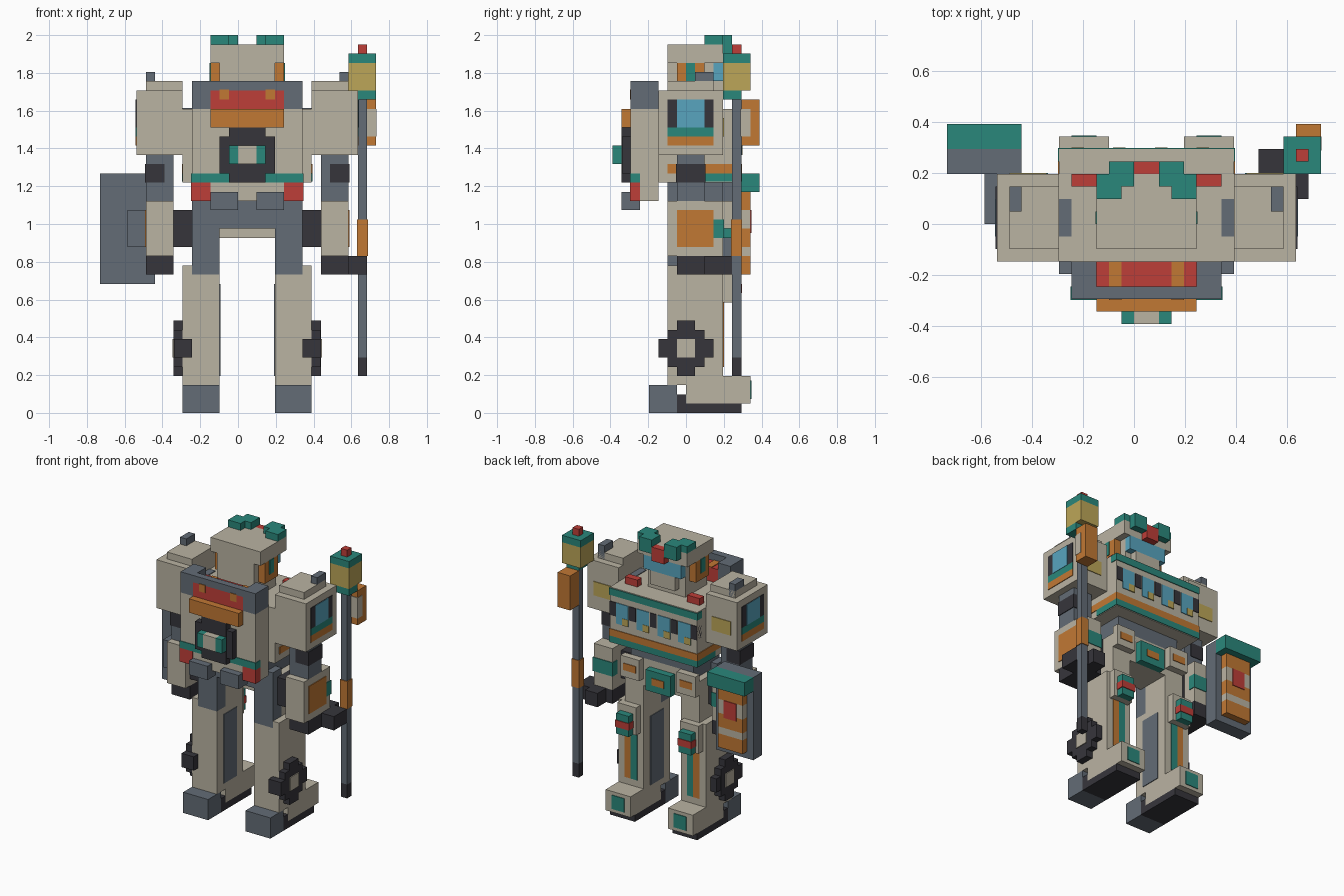
import bpy
import bmesh
from mathutils import Vector

cube = bpy.data.objects.get("Cube")
if cube:
    bpy.data.objects.remove(cube, do_unlink=True)

UNIT = 2 / 41      # edge of one block
MID = 1            # symmetry plane of the body, in blocks
P = 0.1            # thickness of painted plates, in blocks


def linear(c):
    return ((c / 255 + 0.055) / 1.055) ** 2.4


PALETTE = {
    "cream": (186, 179, 162), "slate": (99, 108, 118), "dark": (54, 53, 59),
    "teal": (42, 135, 123), "orange": (193, 120, 52), "red": (190, 62, 56),
    "blue": (88, 165, 191), "gold": (188, 166, 88),
}
MATS = {}
for label, rgb in PALETTE.items():
    mat = bpy.data.materials.new(label)
    mat.use_nodes = True
    colour = tuple(linear(c) for c in rgb) + (1,)
    mat.diffuse_color = colour
    mat.node_tree.nodes["Principled BSDF"].inputs["Base Color"].default_value = colour
    MATS[label] = mat


def build(name, colour, cells):
    """One object from axis-aligned blocks, each ((x, x), (y, y), (z, z))."""
    bm = bmesh.new()
    for spans in cells:
        centre = Vector([sum(s) / 2 for s in spans])
        size = Vector([s[1] - s[0] for s in spans])
        for v in bmesh.ops.create_cube(bm, size=1)["verts"]:
            v.co = (centre + v.co * size) * UNIT
    mesh = bpy.data.meshes.new(name)
    bm.to_mesh(mesh)
    bm.free()
    mesh.materials.append(MATS[colour])
    bpy.context.collection.objects.link(bpy.data.objects.new(name, mesh))


def box(name, colour, x, y, z):
    build(name, colour, [(x, y, z)])


def mid(name, colour, half, y, z):
    box(name, colour, (MID - half, MID + half), y, z)


def pair(name, colour, x, y, z):
    build(name, colour, [((MID + x[0], MID + x[1]), y, z),
                         ((MID - x[1], MID - x[0]), y, z)])


# Feet
pair("heel", "slate", (3, 7), (-4, -1), (0, 3))
pair("sole", "dark", (3, 7), (-1, 6), (0, 1))
pair("sole_step", "dark", (3, 7), (-1, 0), (1, 2))
pair("foot", "cream", (3, 7), (0, 7), (1, 3))
pair("toe_cap", "cream", (3, 7), (4, 7), (3, 4))
pair("toe_plate", "teal", (4, 6), (6, 7 + P), (1.5, 3.5))

# Legs
pair("shin", "cream", (3, 7), (-2, 4), (3, 15))
pair("shin_inner_panel", "slate", (3 - P, 4), (-0.5, 2.5), (4, 14))
pair("shin_orange_stripe", "orange", (5, 6), (3, 4 + P), (5, 12))
pair("shin_teal_stripe", "teal", (4, 5), (3, 4 + P), (5, 12))
pair("knee", "cream", (3.5, 6.5), (3, 5), (12, 16))
pair("knee_lamp", "teal", (4, 6), (5, 6), (12, 15))
pair("knee_lamp_band", "red", (4 - P, 6 + P), (5, 6 + P), (13, 14))
pair("outer_knee", "cream", (6, 7), (-2, 4), (15, 16))
pair("thigh_back", "slate", (3, 6), (-2, 0), (15, 23))
pair("thigh", "cream", (3, 6), (0, 4), (15, 22))

# Stepped wheels on the shins
for half_y, half_z in ((1, 3), (2, 2), (3, 1)):
    pair("shin_wheel", "dark", (6, 8 - half_y * 0.01), (-half_y, half_y), (7 - half_z, 7 + half_z))
pair("wheel_hub", "cream", (7, 8 + P), (-1, 1), (6, 8))

# Hips and waist
pair("hip_wheel", "dark", (6, 8), (-1, 2), (18, 22))
mid("pelvis", "cream", 3, (-1, 4), (19, 23))
mid("pelvis_back", "slate", 3, (-2, -1), (20, 23))
mid("waist", "slate", 5, (-2, 4), (22, 25))
mid("belt_plate", "teal", 2, (4, 5), (19, 22))
mid("belt_buckle", "orange", 1, (4, 5 + P), (20, 21))
pair("skirt", "cream", (3, 6), (4, 5), (20, 23))
pair("skirt_stripe", "orange", (3.5, 5.5), (4, 5 + P), (21, 22))

# Torso with striped, windowed chest
mid("torso", "cream", 7, (-3, 6), (25, 33))
mid("chest_top_stripe", "teal", 7 + P, (5, 6 + P), (31.9, 32.9))
mid("torso_orange_stripe", "orange", 7 + P, (-2, 6 + P), (26, 27))
mid("torso_teal_stripe", "teal", 7 + P, (2, 6 + P), (25 + P, 26))
for side in (-5, -1.7, 1.7, 5):
    centre = MID + side
    box("chest_window", "blue", (centre - 1, centre + 1), (5, 6 + P), (28, 31))
    box("window_glow", "gold", (centre - 1, centre), (5, 6 + P * 1.5), (28, 29))
for side in (-6.5, -3.35, 0, 3.35, 6.5):
    box("window_pillar", "dark", (MID + side - 0.5, MID + side + 0.5),
        (5, 6 + P), (29, 31))
pair("collar_marker", "red", (4, 6), (3, 4), (33, 34))
pair("neck_side_panel", "slate", (6, 7), (-1, 2), (33, 33 + P))

# Back unit
mid("back_box", "cream", 6, (-6, -3), (23, 33))
mid("back_stripe", "teal", 6 + P, (-6 - P, -5), (25, 26))
pair("tail_lamp", "red", (4, 6 + P), (-6 - P, -5), (23, 25))
pair("back_bumper", "slate", (1, 4), (-7, -5), (22, 24))
for half_x, half_z in ((3, 2), (2, 3)):
    mid("back_hub", "dark", half_x, (-7 + half_x * 0.01, -6), (28 - half_z, 28 + half_z))
pair("hub_light", "teal", (1, 2), (-8, -7), (27, 29))
mid("hub_core", "cream", 1, (-8, -7), (27, 29))
mid("back_bar", "orange", 4, (-7, -6), (31, 33))
mid("collar_tray", "red", 4, (-6, -3), (33, 35))
pair("tray_stud", "orange", (2, 3), (-6 - P, -3), (34, 35 + P))
pair("collar_side", "slate", (4, 6), (-6, -3), (33, 36))
mid("collar_lip", "slate", 4, (-6, -5), (35, 36))

# Head
mid("face", "cream", 3, (-2, 3), (33, 38))
mid("skull", "cream", 4, (-2, 4), (38, 40))
mid("visor", "blue", 3, (3, 4), (36, 38))
mid("chin", "cream", 2, (3, 4), (34, 36))
pair("ear", "orange", (3, 4), (-1, 2), (35, 38))
pair("ear_light", "teal", (3, 4 + P), (0, 1), (36, 38))
mid("crest", "red", 1, (4, 5), (38, 40))
pair("horn", "teal", (2, 4), (2, 4), (40, 41))
pair("horn_front", "teal", (1, 3), (4, 5), (39, 41))
pair("horn_joint", "teal", (1, 2), (3, 4), (40, 41))

# Shoulders with side windows
pair("shoulder", "cream", (7, 12), (-3, 4), (28, 35))
pair("shoulder_cap", "cream", (7, 11), (-2, 3), (35, 36))
pair("shoulder_post", "slate", (10, 11), (1, 3), (35, 37))
pair("shoulder_frame", "dark", (11, 12 + P), (-2, 3), (31, 34))
pair("shoulder_window", "blue", (11, 12 + P * 1.5), (-1, 2), (31, 34))
pair("shoulder_teal_stripe", "teal", (11, 12 + P), (-2, 3), (30, 31))
pair("shoulder_orange_stripe", "orange", (11, 12 + P), (-2, 3), (29, 30))
pair("shoulder_lamp", "gold", (8, 11), (3, 4 + P), (30, 32))

# Arms
pair("upper_arm", "slate", (8, 11), (-1, 2), (23, 28))
pair("elbow", "dark", (9, 11 + P), (-1 - P, 2 + P), (25, 27))
pair("forearm", "cream", (8, 11), (-2, 4), (17, 23))
pair("forearm_panel", "orange", (10, 11 + P), (-1, 3), (18, 22))
pair("forearm_band", "teal", (8 - P, 11 + P), (3, 4 + P), (19, 21))
pair("hand", "dark", (8, 11), (-1, 4), (15, 17))
box("gripping_palm", "dark", (10, 12), (4, 6), (15, 17))
box("gripping_fingers", "dark", (12, 14), (2, 5), (15, 17))

# Staff with lantern and hanging tag
STAFF = (13, 14)
box("staff", "slate", STAFF, (5, 6), (6, 34))
box("staff_tip", "dark", STAFF, (5, 6), (4, 6))
box("staff_grip", "orange", (13 - P, 14 + P), (5 - P, 6 + P), (17, 21))
box("lantern_base", "teal", (13, 15), (4, 6), (34, 35))
box("lantern_glass", "gold", (12, 15), (4, 7), (35, 38))
box("lantern_lid", "teal", (12, 15), (4, 7), (38, 39))
box("lantern_knob", "red", STAFF, (5, 6), (39, 40))
box("tag", "orange", (13, 15), (6, 8), (29, 34))
box("tag_panel", "cream", (14, 15 + P * 0.5), (6 - P, 7), (30, 33))

# Shield carried on the other arm
box("shield", "slate", (-15, -9), (4, 6), (14, 26))
box("shield_mount", "slate", (-12, -10), (0, 4), (18, 22))
box("shield_awning", "teal", (-15, -9), (6, 8), (24, 26))
for colour, low, high in (("orange", 15, 17), ("cream", 17, 18), ("orange", 18, 20),
                          ("cream", 20, 22), ("orange", 22, 24)):
    box("shield_panel", colour, (-14, -10), (6, 7), (low, high))
box("shield_dot", "red", (-13, -11), (6, 7 + P), (19.5, 22))
